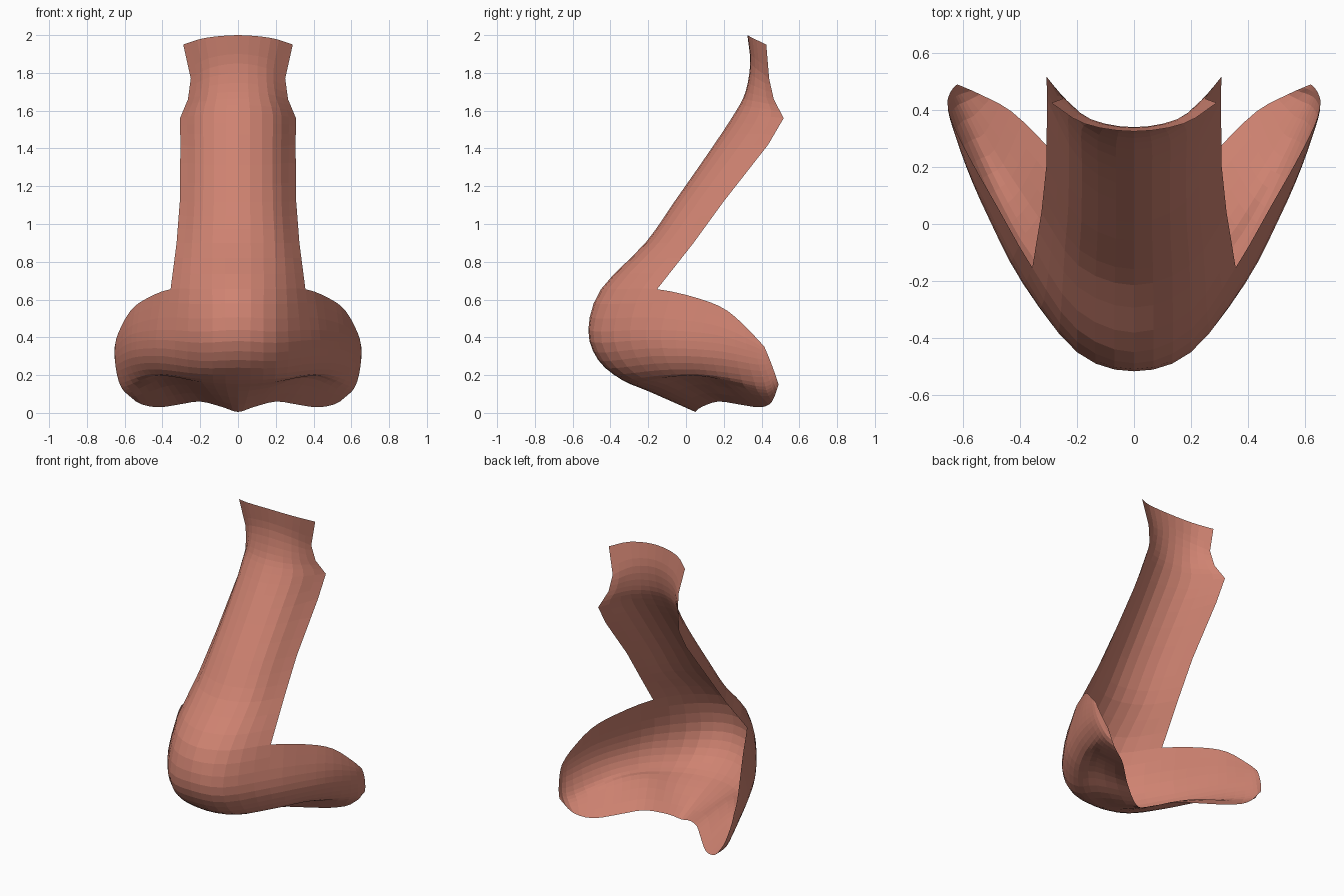
import bpy
from mathutils import Vector

if "Cube" in bpy.data.objects:
    bpy.data.objects.remove(bpy.data.objects["Cube"])

SUB = 3  # facets between neighbouring control points


def spline(pts, ghost=None):
    """Catmull-Rom curve through pts, SUB steps per span."""
    p = [ghost or pts[0] * 2 - pts[1]] + pts + [pts[-1] * 2 - pts[-2]]
    out = []
    for i in range(1, len(p) - 2):
        a, b, c, d = p[i - 1:i + 3]
        for k in range(SUB):
            t = k / SUB
            out.append(0.5 * (2 * b + (c - a) * t + (2 * a - 5 * b + 4 * c - d) * t * t
                              + (3 * b - a - 3 * c + d) * t ** 3))
    return out + [pts[-1].copy()]


def straight(pts):
    """Straight segments through pts, SUB steps per span."""
    return [a.lerp(b, k / SUB) for a, b in zip(pts, pts[1:]) for k in range(SUB)]


# Bridge: centre (y, z) and open side edge (x, y, z), from the top down
bridge = [
    ((.325, 2.0), (.29, .425, 1.95)),
    ((.34, 1.85), (.25, .44, 1.77)),
    ((.315, 1.7), (.265, .465, 1.66)),
    ((.26, 1.59), (.307, .517, 1.56)),
    ((.135, 1.4), (.305, .435, 1.42)),
    ((-.06, 1.12), (.308, .2, 1.12)),
    ((-.215, .9), (.325, .04, .9)),
]
rows = []
for (cy, cz), e in bridge:
    c, e = Vector((0, cy, cz)), Vector(e)
    m = Vector((e.x * .6, cy + (e.y - cy) * .27, cz + (e.z - cz) * .3))
    rows.append([c, m, e])
JOIN = len(rows)

# Tip and wing: rows from the wing's top edge, round the bulge, to the nostril rim
rows += [[Vector(p) for p in r] for r in [
    [(0, -.45, .655), (.2, -.37, .655), (.357, -.153, .655), (.485, .07, .605),
     (.57, .22, .54), (.635, .35, .42), (.653, .415, .35)],
    [(0, -.517, .44), (.2, -.45, .43), (.385, -.21, .44), (.505, .02, .43),
     (.587, .2, .405), (.645, .365, .35), (.655, .43, .315)],
    [(0, -.465, .28), (.2, -.4, .275), (.39, -.185, .3), (.505, .025, .3),
     (.582, .205, .285), (.643, .385, .255), (.65, .45, .265)],
    [(0, -.34, .175), (.195, -.285, .18), (.36, -.11, .2), (.46, .06, .205),
     (.54, .23, .185), (.622, .415, .16), (.64, .47, .21)],
    [(0, -.2, .115), (.17, -.14, .135), (.3, -.02, .18), (.4, .12, .18),
     (.49, .26, .145), (.59, .43, .105), (.63, .482, .175)],
    [(0, .05, .005), (.08, .08, .03), (.2, .17, .06), (.31, .28, .045),
     (.43, .395, .03), (.54, .455, .06), (.62, .49, .15)],
]]

# Refine across each row, then down each column
dense = [spline(r, Vector((-r[1].x, r[1].y, r[1].z))) for r in rows]
verts, index = [], {}
for c in range(len(dense[-1])):
    first = 0 if c <= 2 * SUB else JOIN
    column = [r[c] for r in dense[first:]]
    pts = spline(column)
    if c == 2 * SUB:  # keep the corners of the bridge's open edge sharp
        pts = straight(column[:JOIN + 1]) + spline(column[JOIN:])
    for k, p in enumerate(pts):
        index[first * SUB + k, c] = len(verts)
        verts.append(p)
faces = []
for (r, c) in index:
    quad = [(r, c), (r + 1, c), (r + 1, c + 1), (r, c + 1)]
    if all(q in index for q in quad):
        faces.append([index[q] for q in quad])

# Half shell, mirrored
mesh = bpy.data.meshes.new("nose_shell")
mesh.from_pydata(verts, [], faces)
nose = bpy.data.objects.new("nose_shell", mesh)
bpy.context.collection.objects.link(nose)
mirror = nose.modifiers.new("mirror", 'MIRROR')
mirror.use_clip = True
mirror.merge_threshold = 0.001

skin = bpy.data.materials.new("salmon_skin")
skin.diffuse_color = (.62, .225, .165, 1)
skin.use_nodes = True
skin.node_tree.nodes["Principled BSDF"].inputs["Base Color"].default_value = skin.diffuse_color
mesh.materials.append(skin)
